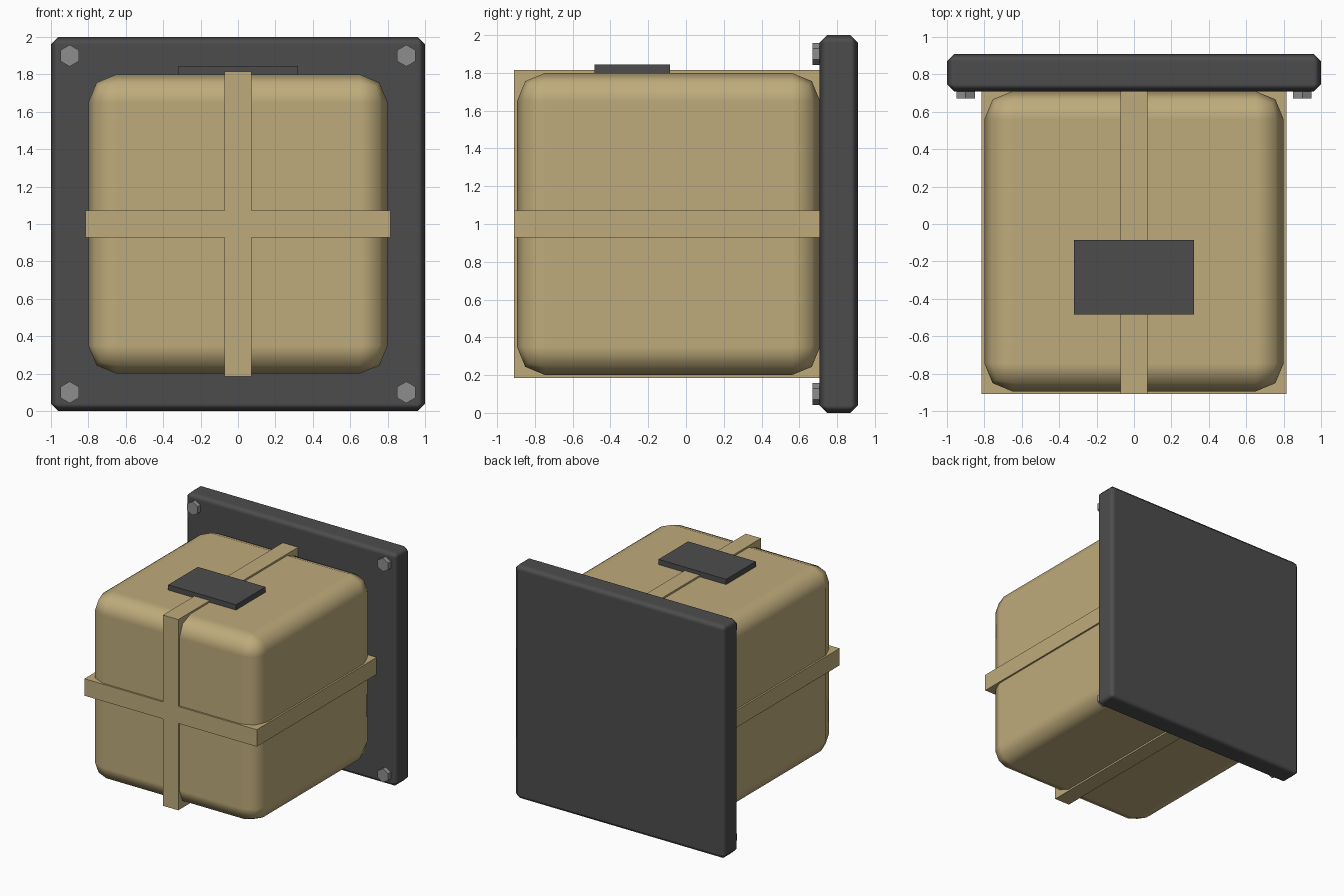
import bpy, math

if "Cube" in bpy.data.objects:
    bpy.data.objects.remove(bpy.data.objects["Cube"])


def material(name, rgb):
    m = bpy.data.materials.new(name)
    m.diffuse_color = (*rgb, 1)
    m.use_nodes = True
    m.node_tree.nodes["Principled BSDF"].inputs["Base Color"].default_value = m.diffuse_color
    return m


TAN = material("tan", (0.52, 0.41, 0.20))
DARK = material("dark_grey", (0.073, 0.073, 0.073))
STEEL = material("steel_grey", (0.27, 0.27, 0.27))


def box(name, lo, hi, mat, bevel=0, segments=1):
    """Box between two corners, optionally with rounded, smooth-shaded edges."""
    bpy.ops.mesh.primitive_cube_add(size=1, location=[(a + b) / 2 for a, b in zip(lo, hi)])
    ob = bpy.context.object
    ob.name = name
    ob.scale = [b - a for a, b in zip(lo, hi)]
    bpy.ops.object.transform_apply(location=False, rotation=False, scale=True)
    ob.data.materials.append(mat)
    if bevel:
        ob.data.shade_smooth()
        mod = ob.modifiers.new("rounding", 'BEVEL')
        mod.width = bevel
        mod.segments = segments
        mod.harden_normals = True
    return ob


# Rounded main body
box("body", (-0.8, -0.895, 0.2), (0.8, 0.71, 1.8), TAN, 0.15, 2)

# Crossing straps with square corners
box("vertical_strap", (-0.0725, -0.91, 0.185), (0.0725, 0.72, 1.815), TAN)
box("horizontal_strap", (-0.815, -0.91, 0.9275), (0.815, 0.72, 1.0725), TAN)

# Back mounting plate and top plate
box("mounting_plate", (-1, 0.708, 0), (1, 0.91, 2), DARK, 0.04)
box("top_plate", (-0.32, -0.485, 1.795), (0.32, -0.085, 1.845), DARK)

# Hexagonal bolts in the plate corners
for x in (-0.9, 0.9):
    for z in (0.1, 1.9):
        bpy.ops.mesh.primitive_cylinder_add(vertices=6, radius=0.058, depth=0.06,
                                            location=(x, 0.70, z),
                                            rotation=(math.pi / 2, 0, 0))
        bolt = bpy.context.object
        bolt.name = "corner_bolt"
        bolt.data.materials.append(STEEL)
